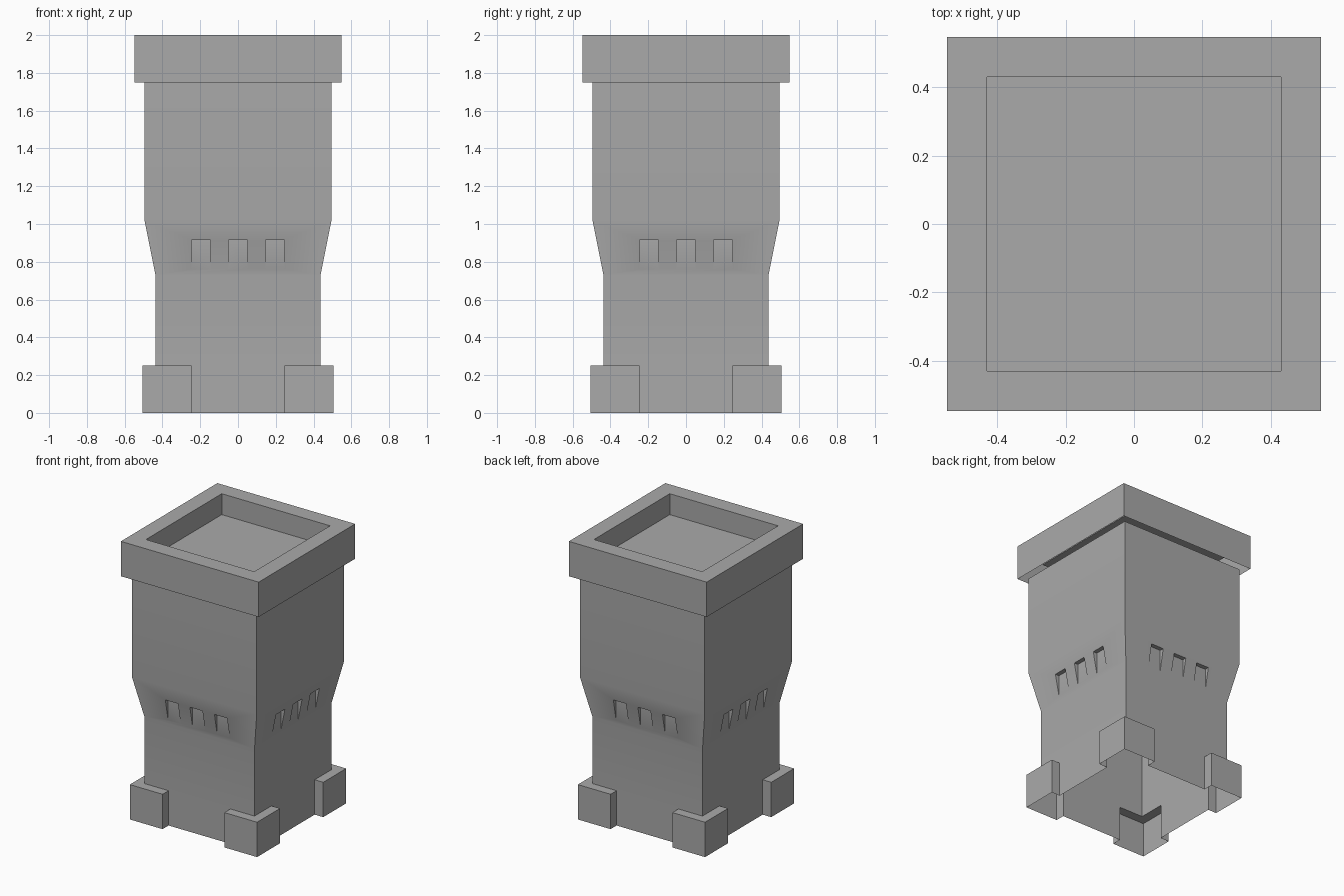
import bpy, bmesh
from math import radians
from mathutils import Matrix, Vector

if "Cube" in bpy.data.objects:
    bpy.data.objects.remove(bpy.data.objects["Cube"])

stone = bpy.data.materials.new("grey stone")
stone.use_nodes = True
colour = (0.4, 0.4, 0.4, 1)
stone.diffuse_color = colour
stone.node_tree.nodes["Principled BSDF"].inputs["Base Color"].default_value = colour


def add_object(name, bm):
    bmesh.ops.recalc_face_normals(bm, faces=bm.faces)
    mesh = bpy.data.meshes.new(name)
    bm.to_mesh(mesh)
    bm.free()
    mesh.materials.append(stone)
    obj = bpy.data.objects.new(name, mesh)
    bpy.context.collection.objects.link(obj)
    return obj


def add_box(bm, low, high, turn=0):
    low, high = Vector(low), Vector(high)
    place = (Matrix.Rotation(radians(turn), 4, "Z")
             @ Matrix.Translation((low + high) / 2)
             @ Matrix.Diagonal((*(high - low), 1)))
    bmesh.ops.create_cube(bm, size=1, matrix=place)


def square_loft(bm, profile):
    """Skin square rings given as (half width, height), return the rings."""
    rings = [[bm.verts.new((sx * r, sy * r, z))
              for sx, sy in ((-1, -1), (1, -1), (1, 1), (-1, 1))]
             for r, z in profile]
    for a, b in zip(rings, rings[1:]):
        for i in range(4):
            j = (i + 1) % 4
            bm.faces.new((a[i], a[j], b[j], b[i]))
    return rings


def shade(obj):
    bpy.ops.object.select_all(action="DESELECT")
    obj.select_set(True)
    bpy.context.view_layer.objects.active = obj
    bpy.ops.object.shade_smooth_by_angle(angle=radians(30))
    obj.modifiers.new("even normals", "WEIGHTED_NORMAL").keep_sharp = True


# Tower shaft, flaring out above the slots
bm = bmesh.new()
rings = square_loft(bm, [(0.437, -0.05), (0.437, 0.73), (0.495, 1.02), (0.495, 1.8)])
bm.faces.new(rings[0])
bm.faces.new(rings[-1])
shaft = add_object("tower_shaft", bm)

# Three slots under the flare on each side
bm = bmesh.new()
for turn in range(0, 360, 90):
    for x in (-0.195, 0, 0.195):
        add_box(bm, (x - 0.05, -0.6, 0.65), (x + 0.05, -0.443, 0.915), turn)
slots = add_object("slot_cutters", bm)

# Corner feet
bm = bmesh.new()
for turn in range(0, 360, 90):
    add_box(bm, (0.245, 0.245, -0.1), (0.505, 0.505, 0.25), turn)
feet = add_object("corner_feet", bm)

for helper, operation in ((slots, "DIFFERENCE"), (feet, "UNION")):
    helper.hide_render = True
    mod = shaft.modifiers.new(helper.name, "BOOLEAN")
    mod.object, mod.operation, mod.solver = helper, operation, "EXACT"

# Bake the cuts, then trim the shell open at the ground and under the cap
graph = bpy.context.evaluated_depsgraph_get()
baked = bpy.data.meshes.new_from_object(shaft.evaluated_get(graph))
shaft.modifiers.clear()
shaft.data = baked
for helper in (slots, feet):
    bpy.data.objects.remove(helper)
bm = bmesh.new()
bm.from_mesh(baked)
for height, direction in ((0, -1), (1.75, 1)):
    bmesh.ops.bisect_plane(bm, geom=bm.verts[:] + bm.edges[:] + bm.faces[:],
                           plane_co=(0, 0, height), plane_no=(0, 0, direction),
                           clear_outer=True)
bm.to_mesh(baked)
bm.free()
shade(shaft)

# Parapet cap with a sunken floor, open underneath
bm = bmesh.new()
rings = square_loft(bm, [(0.547, 1.75), (0.547, 2), (0.43, 2), (0.43, 1.85)])
bm.faces.new(rings[-1])
cap = add_object("parapet_cap", bm)
if min(f.normal.z for f in cap.data.polygons) < -0.5:
    cap.data.flip_normals()
shade(cap)
